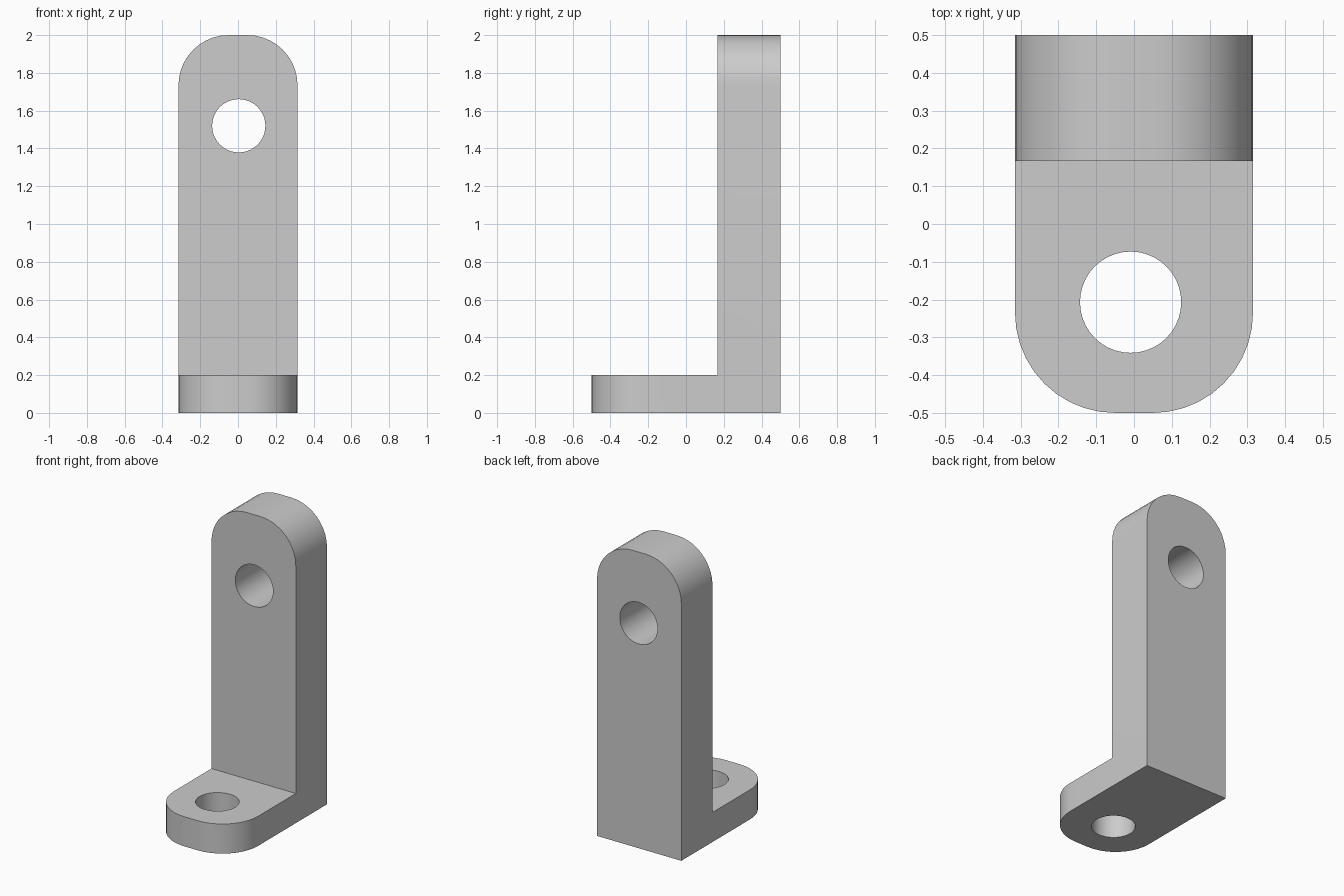
import bpy, bmesh
from math import radians
from mathutils import Matrix

default = bpy.data.objects.get("Cube")
if default:
    bpy.data.objects.remove(default, do_unlink=True)

HALF_W, BACK, FRONT, TOP = 0.315, 0.5, -0.5, 2.0
WALL_Y, FOOT_Z, RADIUS = 0.167, 0.2, 0.265

grey = bpy.data.materials.new("plain grey")
grey.use_nodes = True
colour = (0.604, 0.604, 0.604, 1)
grey.diffuse_color = colour
grey.node_tree.nodes["Principled BSDF"].inputs["Base Color"].default_value = colour


def add_object(name, bm):
    bmesh.ops.recalc_face_normals(bm, faces=bm.faces)
    mesh = bpy.data.meshes.new(name)
    bm.to_mesh(mesh)
    bm.free()
    mesh.materials.append(grey)
    obj = bpy.data.objects.new(name, mesh)
    bpy.context.collection.objects.link(obj)
    return obj


def hole_cutter(name, centre, radius, tilt):
    bm = bmesh.new()
    place = Matrix.Translation(centre) @ Matrix.Rotation(tilt, 4, "X")
    bmesh.ops.create_cone(bm, cap_ends=True, segments=40, radius1=radius,
                          radius2=radius, depth=0.6, matrix=place)
    obj = add_object(name, bm)
    obj.hide_render = True
    return obj


# L-shaped side profile, extruded across the width
bm = bmesh.new()
profile = [(FRONT, 0), (BACK, 0), (BACK, TOP), (WALL_Y, TOP),
           (WALL_Y, FOOT_Z), (FRONT, FOOT_Z)]
side = bm.faces.new([bm.verts.new((-HALF_W, y, z)) for y, z in profile])
grown = bmesh.ops.extrude_face_region(bm, geom=[side])["geom"]
bmesh.ops.translate(bm, vec=(2 * HALF_W, 0, 0),
                    verts=[v for v in grown if isinstance(v, bmesh.types.BMVert)])

# Round the corners of the free ends: foot front and wall top
ends = [e for e in bm.edges
        if abs(e.verts[0].co.x - e.verts[1].co.x) < 0.001
        and (all(v.co.y == FRONT for v in e.verts) or all(v.co.z == TOP for v in e.verts))]
bmesh.ops.bevel(bm, geom=ends, offset=RADIUS, offset_type="OFFSET",
                segments=10, profile=0.5, affect="EDGES")
bracket = add_object("angle_bracket", bm)

# Bolt holes through the wall and the foot
cutters = [hole_cutter("wall_hole_cutter", (0.004, 0.333, 1.52), 0.141, radians(90)),
           hole_cutter("foot_hole_cutter", (-0.009, -0.207, 0.1), 0.134, 0)]
bpy.context.view_layer.objects.active = bracket
for cutter in cutters:
    cut = bracket.modifiers.new(cutter.name, "BOOLEAN")
    cut.operation = "DIFFERENCE"
    cut.solver = "EXACT"
    cut.object = cutter
    bpy.ops.object.modifier_apply(modifier=cut.name)
for cutter in cutters:
    bpy.data.objects.remove(cutter, do_unlink=True)

# Smooth rounds with crisp edges
bpy.ops.object.select_all(action="DESELECT")
bracket.select_set(True)
bpy.ops.object.shade_smooth_by_angle(angle=radians(30))
